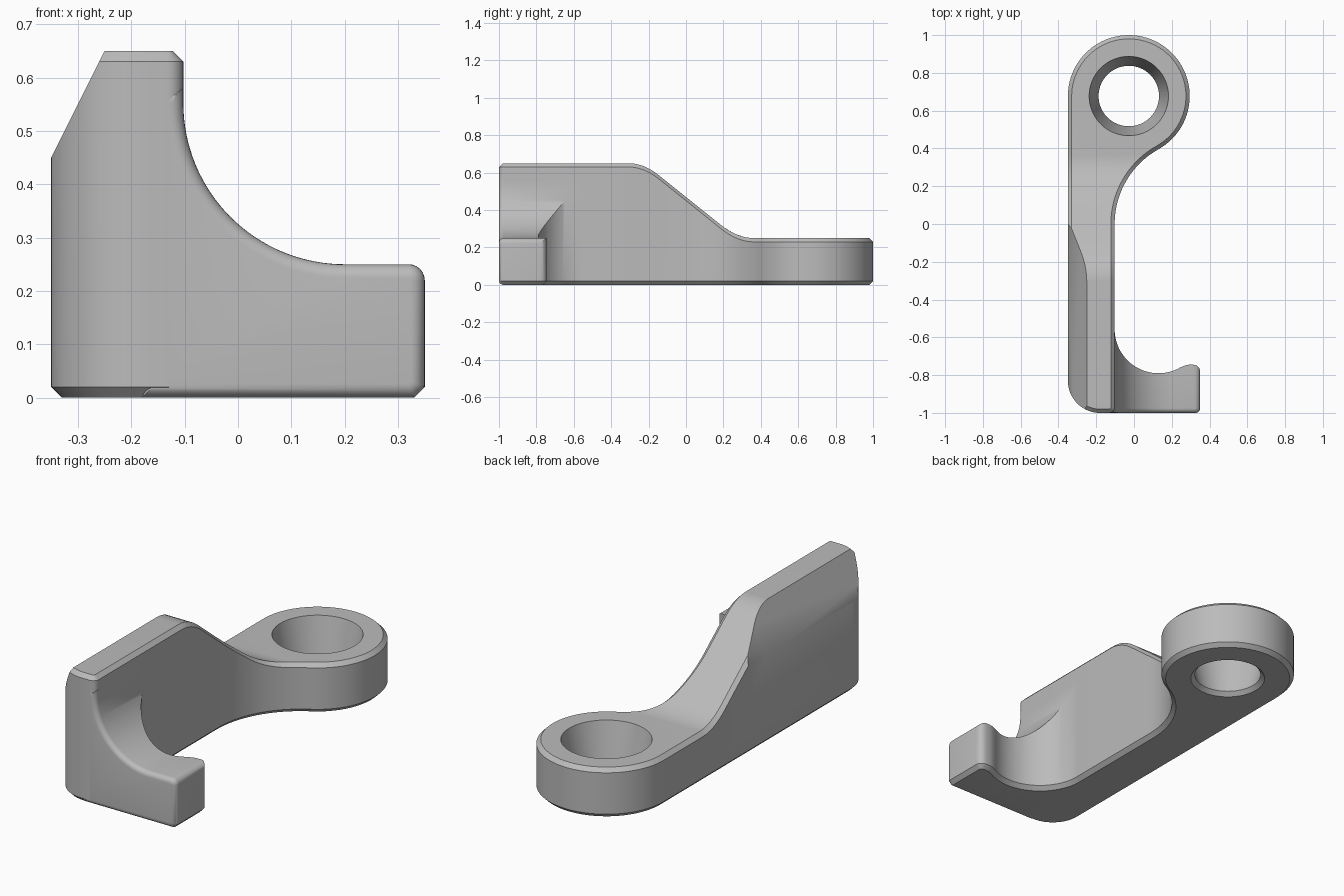
import bpy
import bmesh
from math import sin, cos, radians, degrees, atan2
from mathutils import Vector

if "Cube" in bpy.data.objects:
    bpy.data.objects.remove(bpy.data.objects["Cube"])

grey = bpy.data.materials.new("plain_grey")
grey.use_nodes = True
colour = (0.5, 0.5, 0.5, 1)
grey.diffuse_color = colour
grey.node_tree.nodes["Principled BSDF"].inputs["Base Color"].default_value = colour


def arc(cx, cy, r, start, end, steps):
    angles = [radians(start + (end - start) * i / steps) for i in range(steps + 1)]
    return [(cx + r * cos(a), cy + r * sin(a)) for a in angles]


def inset(points, d):
    """Mitred inward offset of a counter-clockwise outline."""
    result = []
    for i, p in enumerate(points):
        a = (p - points[i - 1]).normalized()
        b = (points[(i + 1) % len(points)] - p).normalized()
        na, nb = Vector((-a.y, a.x)), Vector((-b.y, b.x))
        result.append(p + (na + nb) * (d / (1 + na.dot(nb))))
    return result


def loft(name, outline, levels, axis="Z"):
    """Closed solid through (inset, depth) levels of one outline."""
    points = []
    for p in map(Vector, outline):
        if not points or (p - points[-1]).length > 0.0005:
            points.append(p)
    bm = bmesh.new()
    rings = []
    for d, depth in levels:
        ring = inset(points, d)
        rings.append([bm.verts.new((p.x, p.y, depth) if axis == "Z" else (p.x, depth, p.y))
                      for p in ring])
    n = len(points)
    for low, high in zip(rings, rings[1:]):
        for i in range(n):
            j = (i + 1) % n
            bm.faces.new((low[i], low[j], high[j], high[i]))
    bm.faces.new(rings[0][::-1])
    bm.faces.new(rings[-1])
    bmesh.ops.recalc_face_normals(bm, faces=bm.faces[:])
    mesh = bpy.data.meshes.new(name)
    bm.to_mesh(mesh)
    bm.free()
    mesh.materials.append(grey)
    obj = bpy.data.objects.new(name, mesh)
    bpy.context.collection.objects.link(obj)
    return obj


def select(obj):
    bpy.ops.object.select_all(action="DESELECT")
    obj.select_set(True)
    bpy.context.view_layer.objects.active = obj


def cut(obj, cutter):
    mod = obj.modifiers.new("cut", "BOOLEAN")
    mod.operation = "DIFFERENCE"
    mod.solver = "EXACT"
    mod.object = cutter
    select(obj)
    bpy.ops.object.modifier_apply(modifier=mod.name)
    bpy.data.objects.remove(cutter)


def ramp(t, w):
    """Zero, then a straight climb, with a rounded bend of half-width w."""
    return 0 if t < -w else t if t > w else (t + w) ** 2 / (4 * w)


TOP, CHAMFER, WALL = 0.65, 0.02, -0.1025
BENDS = ((-0.225, 0.08), (0.275, 0.09))


def top_height(y):
    (y0, w0), (y1, w1) = BENDS
    return TOP - 0.8 * (ramp(y - y0, w0) - ramp(y - y1, w1))


# Arm and eye: one outline, with the eye blended into the inner wall
eye = Vector((-0.0275, 0.6775))
eye_r, blend_r = 0.3225, 0.4536
blend = Vector((WALL + blend_r, 0))
join = degrees(atan2(blend.y - eye.y, blend.x - eye.x))
outline = (arc(-0.18, -0.83, 0.17, 180, 270, 16)
           + arc(WALL - 0.03, -0.97, 0.03, 270, 360, 8)
           + arc(blend.x, blend.y, blend_r, 180, 180 + join, 20)
           + arc(eye.x, eye.y, eye_r, join, 180, 56))
arm = loft("arm_with_eye", outline,
           [(CHAMFER, 0), (0, CHAMFER), (0, TOP - CHAMFER), (CHAMFER, TOP)])

# Slice the arm at the bends, then lower its top to the sloping profile
bm = bmesh.new()
bm.from_mesh(arm.data)
for y0, w in BENDS:
    for i in range(9):
        bmesh.ops.bisect_plane(bm, geom=bm.verts[:] + bm.edges[:] + bm.faces[:], dist=0.0001,
                               plane_co=(0, y0 + w * (i / 4 - 1), 0), plane_no=(0, 1, 0))
for v in bm.verts:
    if v.co.z > 0.3:
        v.co.z -= TOP - top_height(v.co.y)
bm.to_mesh(arm.data)
bm.free()

# Tapered eye hole with a flared lower rim
cut(arm, loft("hole_cutter", arc(eye.x, eye.y, 0.16, 0, 354.375, 63),
              [(0.16 - r, z) for r, z in
               ((0.19, -0.01), (0.16, 0.02), (0.21, 0.25), (0.221, 0.3))]))

# Slanted outer shoulder
cut(arm, loft("shoulder_cutter", [(-0.45, 0.25), (-0.2, 0.75), (-0.45, 0.75)],
              [(0, -1.1), (0, 0.3)], "Y"))

# Hook: curved front profile with a rounded front edge
profile = ([(-0.18, 0), (0.33, 0), (0.35, CHAMFER)]
           + arc(0.32, 0.22, 0.03, 0, 90, 6)
           + arc(0.2, 0.5525, 0.3025, 270, 180, 32)
           + [(WALL, 0.58), (-0.18, 0.58)])
r = 0.025
edge = [(r * (1 - sin(radians(a))), -1 + r * (1 - cos(radians(a)))) for a in range(0, 91, 15)]
hook = loft("hook", profile, edge + [(0, -0.56)], "Y")

# Round hollow behind the hook, leaving an upright tip
hollow = (arc(0.13, -0.5575, 0.2325, 180, 300, 32)
          + [(0.27, -0.749), (0.29, -0.745)]
          + arc(0.315, -0.78, 0.035, 90, 0, 6)
          + [(0.4, -0.79), (0.4, -0.4), (WALL, -0.4)])
cut(hook, loft("hollow_cutter", hollow, [(-0.03, -0.01), (0, CHAMFER), (0, 0.8)]))

for part in (arm, hook):
    select(part)
    bpy.ops.object.shade_smooth_by_angle(angle=radians(30))
